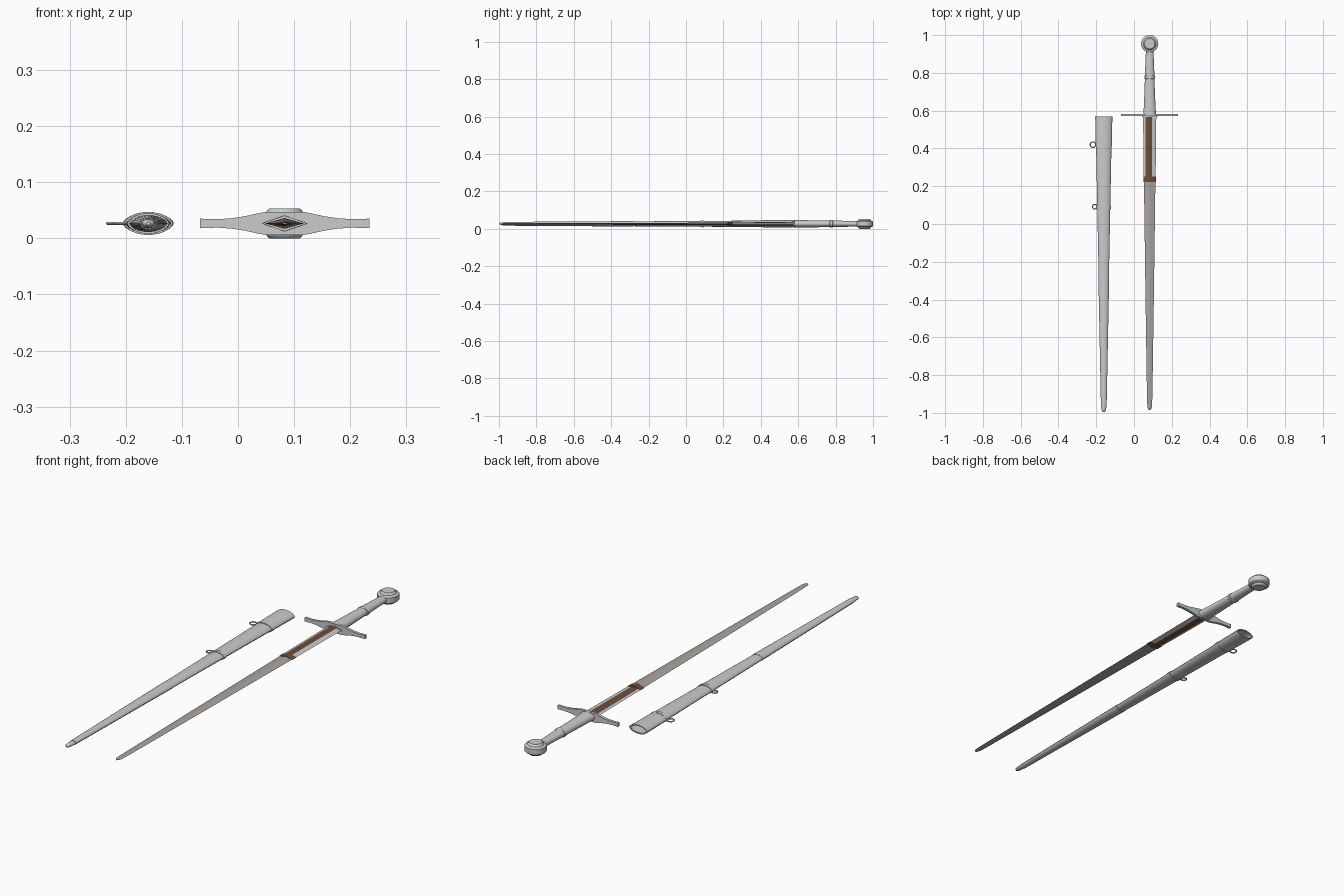
import bpy, bmesh, math
from mathutils import Vector, Matrix

if "Cube" in bpy.data.objects:
    bpy.data.objects.remove(bpy.data.objects["Cube"])

SX, CX, Z = 0.083, -0.160, 0.0265   # sword axis, scabbard axis, height


def material(name, rgb):
    m = bpy.data.materials.new(name)
    m.diffuse_color = (*rgb, 1)
    m.use_nodes = True
    m.node_tree.nodes["Principled BSDF"].inputs["Base Color"].default_value = m.diffuse_color
    return m


GREY = material("light grey", (0.6, 0.6, 0.6))
STEEL = material("warm steel", (0.40, 0.37, 0.35))
BROWN = material("brown leather", (0.15, 0.075, 0.042))


def finish(bm, name, mats, angle=30, pick=None):
    bmesh.ops.recalc_face_normals(bm, faces=bm.faces)
    me = bpy.data.meshes.new(name)
    if pick:
        for f in bm.faces:
            f.material_index = pick(f.calc_center_median())
    bm.to_mesh(me)
    bm.free()
    ob = bpy.data.objects.new(name, me)
    bpy.context.collection.objects.link(ob)
    for m in mats:
        me.materials.append(m)
    bpy.ops.object.select_all(action='DESELECT')
    ob.select_set(True)
    bpy.context.view_layer.objects.active = ob
    bpy.ops.object.shade_smooth_by_angle(angle=math.radians(angle))
    return ob


def ellipse(n=32):
    return [(math.cos(2 * math.pi * i / n), math.sin(2 * math.pi * i / n)) for i in range(n)]


def lens(n=12):
    # pointed oval with slightly blunt edges
    top = [(-math.cos(math.pi * i / n), math.sin(math.pi * i / n) ** 1.25) for i in range(n + 1)]
    return top + [(x, -z) for x, z in top[-2:0:-1]]


def loft(name, x0, shape, sections, mats, caps=True, angle=30, pick=None):
    """Skin scaled copies of a cross-section (y, half width, half thickness)."""
    bm = bmesh.new()
    rings = [[bm.verts.new((x0 + x * w, y, Z + z * t)) for x, z in shape] for y, w, t in sections]
    n = len(shape)
    for a, b in zip(rings, rings[1:]):
        for i in range(n):
            bm.faces.new((a[i], a[(i + 1) % n], b[(i + 1) % n], b[i]))
    if caps:
        bm.faces.new(rings[0])
        bm.faces.new(rings[-1])
    return finish(bm, name, mats, angle, pick)


# Blade: flattened diamond tapering to a rounded tip
diamond = [(1, 0), (0, 1), (-1, 0), (0, -1)]
loft("blade", SX, diamond, [(0.575, 0.033, 0.0065), (0.2, 0.030, 0.006), (-0.4, 0.022, 0.005),
     (-0.9, 0.0145, 0.004), (-0.965, 0.0125, 0.0035), (-0.978, 0.0095, 0.003),
     (-0.985, 0.004, 0.002)], [STEEL], angle=5)

# Leather wrap near the guard with bare grey edges, and its end band
wrap = [(1, 0), (0.36, 0.64), (0, 1), (-0.66, 0.34), (-1, 0), (-0.66, -0.34), (0, -1), (0.36, -0.64)]
loft("blade_wrap", SX, wrap, [(0.572, 0.035, 0.009), (0.25, 0.0315, 0.008)], [BROWN, GREY], angle=5,
     pick=lambda c: 1 if not -0.025 < c.x - SX < 0.015 else 0)
loft("wrap_band", SX, diamond, [(0.252, 0.034, 0.0095), (0.222, 0.033, 0.009)], [BROWN], angle=5)

# Diamond collar in front of the guard
loft("guard_collar", SX, diamond, [(0.58, 0.042, 0.015), (0.567, 0.041, 0.014)], [GREY], angle=5)

# Crossguard: thin plate, tall in the middle and slightly flared at the ends
half = [(0.034, 0.0205), (0.05, 0.0175), (0.07, 0.013), (0.095, 0.0092), (0.12, 0.0075), (0.151, 0.0085)]
outline = half + [(x, -z) for x, z in half[::-1]]
outline += [(-x, -z) for x, z in half] + [(-x, z) for x, z in half[::-1]]
loft("crossguard", SX, outline, [(0.571, 1, 1), (0.583, 1, 1)], [GREY])

# Grip with a middle ring and end collars
loft("grip", SX, ellipse(), [(0.58, 0.034, 0.020), (0.62, 0.031, 0.0195), (0.70, 0.0275, 0.0185),
     (0.768, 0.0255, 0.0175), (0.771, 0.0285, 0.0195), (0.783, 0.0285, 0.0195), (0.786, 0.0255, 0.0175),
     (0.85, 0.0225, 0.016), (0.905, 0.0205, 0.015), (0.925, 0.0205, 0.015)], [GREY])

# Wheel pommel: turned around the vertical axis
bm = bmesh.new()
profile = [(0, 0.0265), (0.027, 0.0265), (0.031, 0.0235), (0.034, 0.0175), (0.042, 0.0155), (0.0455, 0.012)]
profile += [(r, -z) for r, z in profile[::-1]]
vs = [bm.verts.new((SX + r, 0.9545, Z + z)) for r, z in profile]
edges = [bm.edges.new(p) for p in zip(vs, vs[1:])]
bmesh.ops.spin(bm, geom=vs + edges, cent=(SX, 0.9545, Z), axis=(0, 0, 1), angle=2 * math.pi, steps=40)
bmesh.ops.remove_doubles(bm, verts=bm.verts, dist=1e-5)
finish(bm, "pommel", [GREY])


# Scabbard: hollow tapering sheath
def sheath(y, grow=0.0):
    t = (y + 0.97) / 1.54
    return (y, 0.0135 + 0.0305 * t + grow, 0.0085 + 0.0100 * t + grow)


loft("scabbard", CX, lens(), [(-0.996, 0.004, 0.003), (-0.99, 0.010, 0.007), sheath(-0.97), sheath(-0.28),
     sheath(0.42), sheath(0.568), sheath(0.568, -0.004), (0.2, 0.028, 0.011), (-0.9, 0.008, 0.004)], [GREY])

# Metal fittings around the sheath: mouth locket, two bands, chape
for name, y0, y1, g in (("locket", 0.428, 0.570, 0.0015), ("upper_band", 0.412, 0.428, 0.003),
                        ("lower_band", 0.078, 0.094, 0.003), ("chape", -0.95, -0.28, 0.0015)):
    loft(name, CX, lens(), [sheath(y0), sheath(y0, g), sheath(y1, g), sheath(y1)], [GREY], caps=False)

# Hanging rings lying flat beside the bands
for name, x, y, r in (("upper_ring", -0.2175, 0.42, 0.0145), ("lower_ring", -0.208, 0.092, 0.012)):
    bpy.ops.mesh.primitive_torus_add(location=(x, y, Z), major_radius=r, minor_radius=0.003,
                                     major_segments=24, minor_segments=8)
    ring = bpy.context.object
    ring.name = name
    ring.data.materials.append(GREY)
    bpy.ops.object.shade_smooth_by_angle(angle=math.radians(40))
